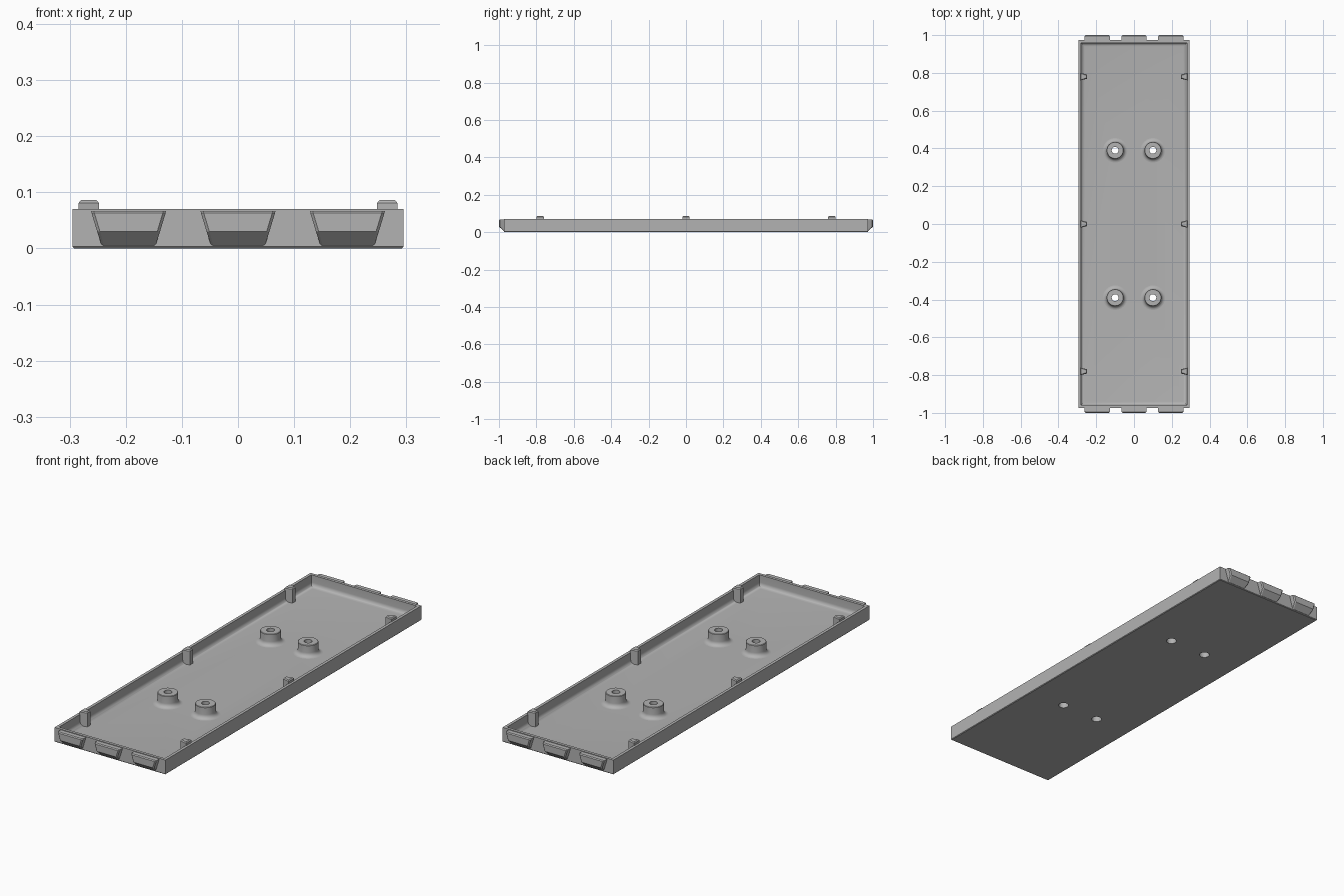
import bpy, bmesh, math
from mathutils import Vector

cube = bpy.data.objects.get("Cube")
if cube:
    bpy.data.objects.remove(cube, do_unlink=True)

grey = bpy.data.materials.new("plain grey")
grey.use_nodes = True
COLOUR = (0.45, 0.45, 0.45, 1)
grey.diffuse_color = COLOUR
grey.node_tree.nodes["Principled BSDF"].inputs["Base Color"].default_value = COLOUR

HX, HY, TOP = 0.295, 0.973, 0.07    # tray half sizes and rim height
WALL, FLOOR, FILLET = 0.014, 0.015, 0.02
BOSSES = [(x, y) for x in (-0.1, 0.1) for y in (-0.39, 0.39)]


def make(name, rings, closed=False):
    """Skin a stack of matching rings; cap the ends, or join last to first."""
    bm = bmesh.new()
    loops = [[bm.verts.new(p) for p in ring] for ring in rings]
    pairs = list(zip(loops, loops[1:]))
    if closed:
        pairs.append((loops[-1], loops[0]))
    else:
        bm.faces.new(loops[0])
        bm.faces.new(loops[-1])
    n = len(loops[0])
    for a, b in pairs:
        for i in range(n):
            j = (i + 1) % n
            bm.faces.new((a[i], a[j], b[j], b[i]))
    bmesh.ops.recalc_face_normals(bm, faces=bm.faces)
    mesh = bpy.data.meshes.new(name)
    bm.to_mesh(mesh)
    bm.free()
    mesh.materials.append(grey)
    obj = bpy.data.objects.new(name, mesh)
    bpy.context.collection.objects.link(obj)
    return obj


def smooth(obj):
    bpy.ops.object.select_all(action='DESELECT')
    obj.select_set(True)
    bpy.context.view_layer.objects.active = obj
    bpy.ops.object.shade_smooth_by_angle(angle=math.radians(32))


def rect(inset, z):
    x, y = HX - inset, HY - inset
    return [(-x, -y, z), (x, -y, z), (x, y, z), (-x, y, z)]


def circle(cx, cy, r, z, n=40):
    return [(cx + r * math.cos(math.tau * i / n),
             cy + r * math.sin(math.tau * i / n), z) for i in range(n)]


def cove(steps=6):
    """Quarter-round from vertical to flat as (distance out, height) pairs."""
    for i in range(steps + 1):
        a = math.pi / 2 * i / steps
        yield FILLET * (1 - math.cos(a)), FLOOR + FILLET * (1 - math.sin(a))


# Open tray with a coved floor and a thin chamfer around the underside
tray = make("tray", [rect(0.003, 0), rect(0, 0.003), rect(0, TOP), rect(WALL, TOP)]
            + [rect(WALL + d, z) for d, z in cove()])

# Screw holes through the floor
for i, (x, y) in enumerate(BOSSES):
    cutter = make(f"hole_cutter_{i + 1}",
                  [circle(x, y, 0.023, -0.02), circle(x, y, 0.023, 0.05)])
    cutter.hide_render = True
    cutter.hide_viewport = True
    cut = tray.modifiers.new("screw_hole", 'BOOLEAN')
    cut.operation = 'DIFFERENCE'
    cut.solver = 'EXACT'
    cut.object = cutter
smooth(tray)

# Hollow screw bosses with a flared foot
R = 0.045
profile = [(0.023, 0.012), (0.023, 0.035), (0.018, 0.035), (0.018, TOP),
           (R - 0.002, TOP), (R, TOP - 0.002)]
profile += [(R + d, z) for d, z in cove()] + [(R + FILLET, 0.012)]
for i, (x, y) in enumerate(BOSSES):
    smooth(make(f"screw_boss_{i + 1}",
                [circle(x, y, r, z) for r, z in profile], closed=True))


# Wedge-shaped locating pegs along both long walls
def peg_ring(side, cy, z, inset):
    back, front = 0.284 - inset, 0.248 + inset
    wide, narrow = 0.020 - inset, 0.011 - inset
    return [(side * back, cy - wide, z), (side * back, cy + wide, z),
            (side * front, cy + narrow, z), (side * front, cy - narrow, z)]


for side, label in ((1, "left"), (-1, "right")):
    for k, cy in enumerate((-0.78, 0, 0.78)):
        make(f"{label}_peg_{k + 1}", [peg_ring(side, cy, 0.012, 0),
                                      peg_ring(side, cy, 0.081, 0),
                                      peg_ring(side, cy, 0.086, 0.004)])


# Tapered end tabs: full depth above, sloping back to the wall below
def tab_ring(end, cx, z, half, depth, chamfer):
    root, tip = HY - 0.004, HY + depth
    shoulder = max(tip - chamfer, root)
    pts = [(-half, root), (-half, shoulder), (-half + chamfer, tip),
           (half - chamfer, tip), (half, shoulder), (half, root)]
    return [(cx + x, end * y, z) for x, y in pts]


for end, label in ((-1, "front"), (1, "back")):
    for k, cx in enumerate((-0.195, 0, 0.195)):
        make(f"{label}_tab_{k + 1}", [
            tab_ring(end, cx, 0.005, 0.048, 0.001, 0.004),
            tab_ring(end, cx, 0.030, 0.056, 0.027, 0.005),
            tab_ring(end, cx, 0.063, 0.066, 0.027, 0.005),
            tab_ring(end, cx, 0.067, 0.067, 0.022, 0.005)])
